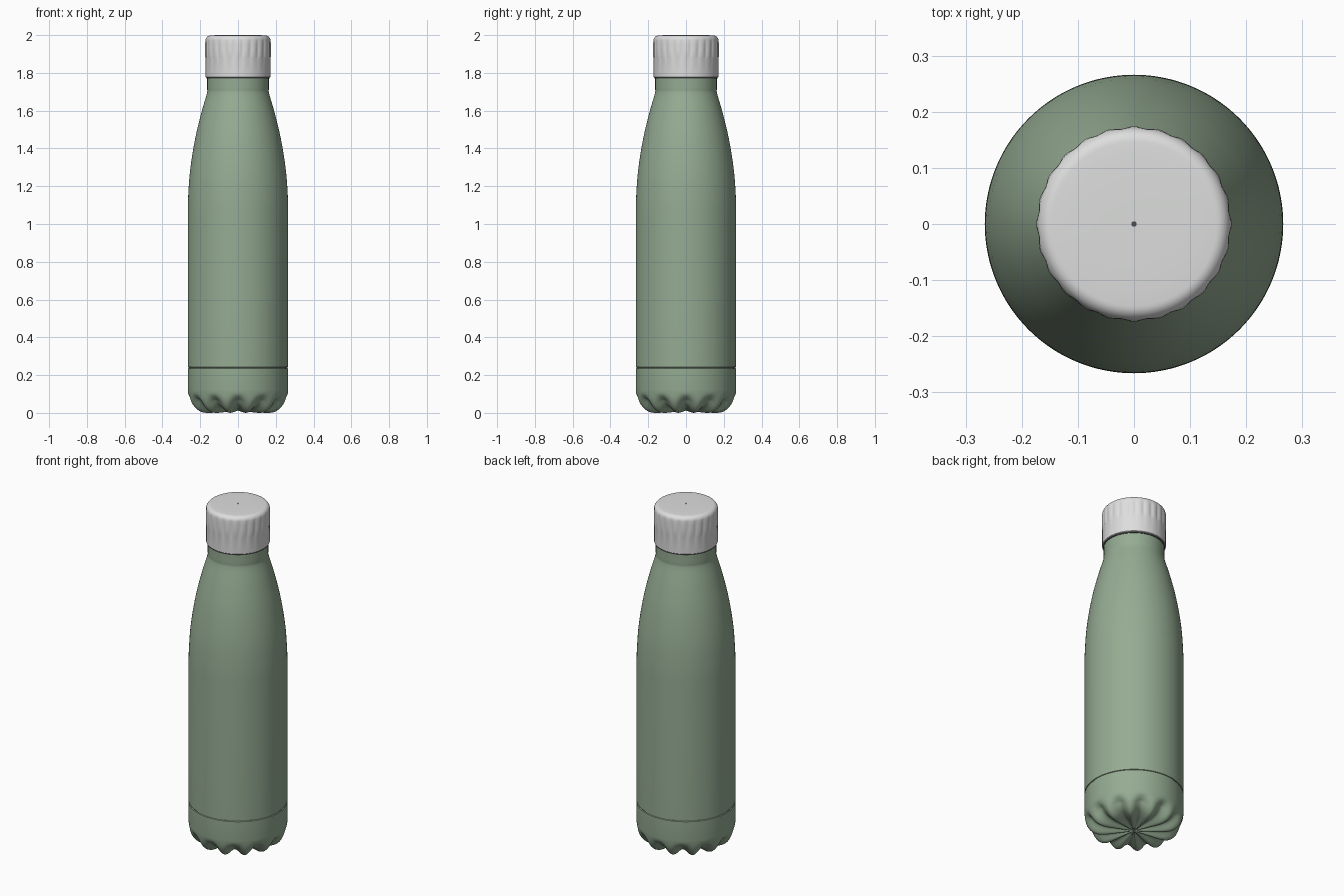
import bpy, bmesh, math
from math import pi, cos, sin

if "Cube" in bpy.data.objects:
    bpy.data.objects.remove(bpy.data.objects["Cube"])


def material(name, rgb):
    m = bpy.data.materials.new(name)
    m.diffuse_color = (*rgb, 1)
    m.use_nodes = True
    m.node_tree.nodes["Principled BSDF"].inputs["Base Color"].default_value = m.diffuse_color
    return m


GREEN = material("sage green", (0.30, 0.41, 0.29))
WHITE = material("soft white", (0.72, 0.73, 0.72))
DARK = material("dark grey", (0.08, 0.08, 0.08))


def clamp(v):
    return max(0.0, min(1.0, v))


def spline(pts, steps):
    """Smooth (radius, height) curve through the points."""
    out = []
    for i in range(len(pts) - 1):
        p0, p1, p2, p3 = (pts[max(0, min(len(pts) - 1, i + k))] for k in (-1, 0, 1, 2))
        for s in range(steps):
            t = s / steps
            out.append(tuple(
                0.5 * (2 * b + (c - a) * t + (2 * a - 5 * b + 4 * c - d) * t * t
                       + (3 * b - a - 3 * c + d) * t ** 3)
                for a, b, c, d in zip(p0, p1, p2, p3)))
    return out + [pts[-1]]


def lathe(name, profile, segs, mat, shape=lambda r, z, a: (r, z)):
    """Revolve a profile about z; shape() can flute it by angle."""
    bm = bmesh.new()
    rings = []
    for r, z in profile:
        if r < 1e-6:
            rings.append([bm.verts.new((0, 0, z))] * segs)
            continue
        ring = []
        for i in range(segs):
            a = 2 * pi * i / segs
            rr, zz = shape(r, z, a)
            ring.append(bm.verts.new((rr * cos(a), rr * sin(a), zz)))
        rings.append(ring)
    for lo, hi in zip(rings, rings[1:]):
        for i in range(segs):
            j = (i + 1) % segs
            quad = list(dict.fromkeys((lo[i], lo[j], hi[j], hi[i])))
            bm.faces.new(quad)
    bmesh.ops.recalc_face_normals(bm, faces=bm.faces)
    me = bpy.data.meshes.new(name)
    bm.to_mesh(me)
    bm.free()
    me.materials.append(mat)
    ob = bpy.data.objects.new(name, me)
    bpy.context.collection.objects.link(ob)
    bpy.ops.object.select_all(action='DESELECT')
    ob.select_set(True)
    bpy.context.view_layer.objects.active = ob
    bpy.ops.object.shade_smooth_by_angle(angle=math.radians(40))
    return ob


# Twelve radial grooves running from the base centre up the rounded corner
def base_flutes(r, z, a):
    g = 0.5 + 0.5 * cos(12 * a)
    w = clamp(r / 0.18) * clamp((0.10 - z) / 0.06)
    return r - 0.014 * g * w * clamp((r - 0.14) / 0.06), z + 0.03 * g * w


# Bottle body: fluted foot, seam groove, straight wall, shoulder, neck
foot = spline([(0, 0.012), (0.08, 0.006), (0.16, 0), (0.205, 0.007),
               (0.238, 0.032), (0.258, 0.07), (0.266, 0.12)], 4)
seam = [(0.266, 0.235), (0.262, 0.237), (0.262, 0.241), (0.266, 0.243)]
shoulder = spline([(0.266, 1.07), (0.264, 1.14), (0.257, 1.25), (0.243, 1.36),
                   (0.221, 1.48), (0.191, 1.60), (0.165, 1.69),
                   (0.163, 1.72), (0.163, 1.80)], 4)
lathe("bottle_body", foot + seam + shoulder, 144, GREEN, base_flutes)


# Grip ribs around the upper cap wall
def cap_ribs(r, z, a):
    if r < 0.15 or z < 1.875:
        return r, z
    w = clamp((z - 1.875) / 0.012) * clamp((1.985 - z) / 0.03)
    return r + w * (0.0045 * abs(cos(12 * a)) - 0.0015), z


# Screw cap with rounded rim and a tiny vent hole at the top
cap = [(0.155, 1.785), (0.155, 1.776), (0.168, 1.776), (0.171, 1.779), (0.171, 1.875)]
cap += [(0.171, 1.888), (0.171, 1.92), (0.171, 1.955)]
cap += [(0.146 + 0.025 * cos(t * pi / 16), 1.973 + 0.025 * sin(t * pi / 16))
        for t in range(9)]
cap += [(0.12, 1.9995), (0.06, 2.0), (0.004, 2.0), (0.004, 1.99)]
lathe("screw_cap", cap, 192, WHITE, cap_ribs)

# Dark floor of the vent hole
lathe("vent_hole", [(0, 1.995), (0.0042, 1.995)], 24, DARK)

# Thin gasket shadow ring under the cap
lathe("cap_gasket", [(0.160, 1.770), (0.166, 1.770), (0.166, 1.778), (0.160, 1.778)],
      96, DARK)
